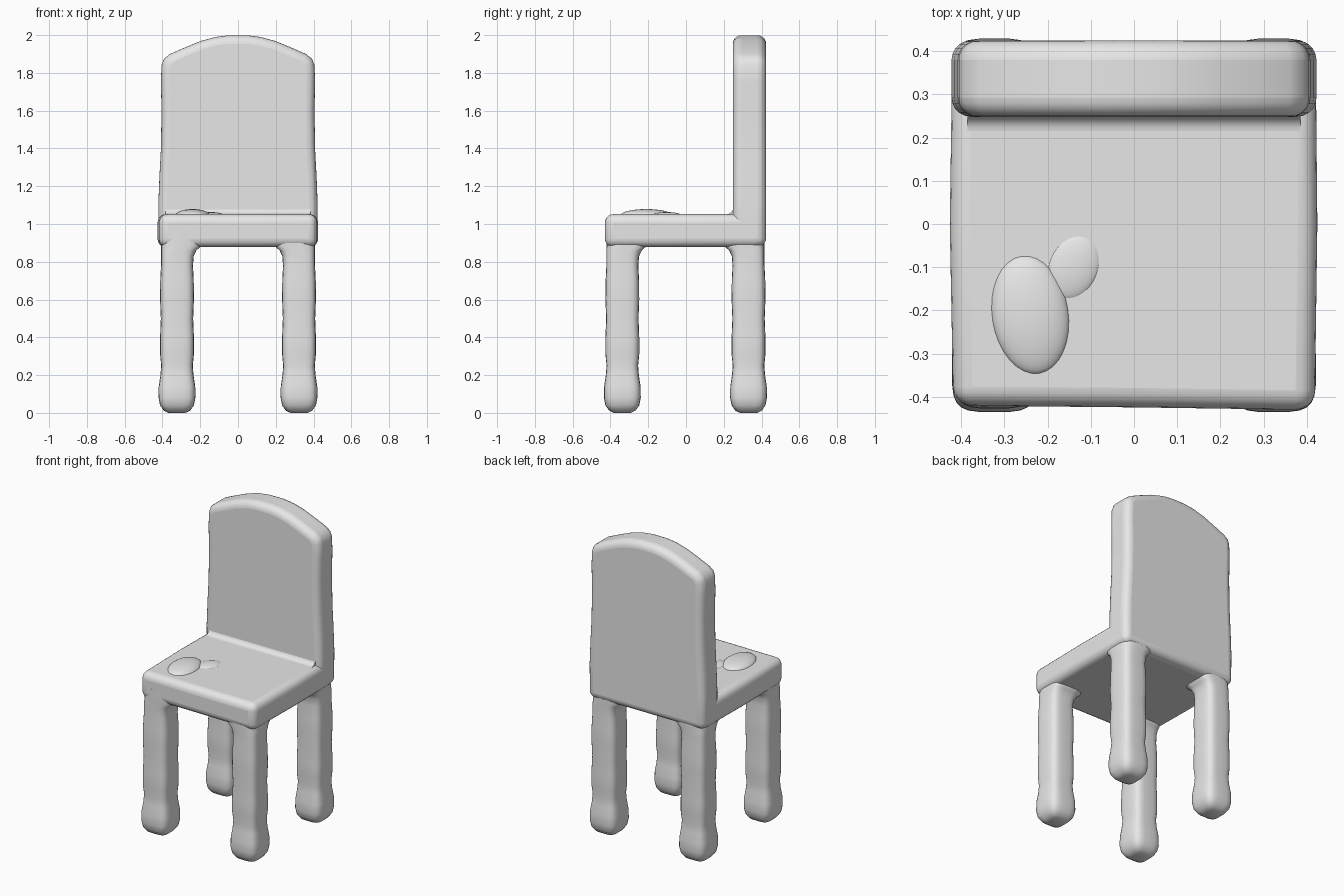
import bpy, bmesh, math

cube = bpy.data.objects.get("Cube")
if cube:
    bpy.data.objects.remove(cube, do_unlink=True)

grey = bpy.data.materials.new("plain_grey")
grey.use_nodes = True
GREY = (0.8, 0.8, 0.8, 1)
grey.diffuse_color = GREY
grey.node_tree.nodes["Principled BSDF"].inputs["Base Color"].default_value = GREY


def finish(name, bm, bevel=0):
    """Turn a bmesh into a smooth-shaded object, optionally with rounded edges."""
    bmesh.ops.recalc_face_normals(bm, faces=bm.faces)
    mesh = bpy.data.meshes.new(name)
    bm.to_mesh(mesh)
    bm.free()
    mesh.materials.append(grey)
    obj = bpy.data.objects.new(name, mesh)
    bpy.context.collection.objects.link(obj)
    bpy.ops.object.select_all(action='DESELECT')
    obj.select_set(True)
    bpy.context.view_layer.objects.active = obj
    if bevel:
        mod = obj.modifiers.new("rounding", 'BEVEL')
        mod.width = bevel
        mod.segments = 5
        mod.limit_method = 'ANGLE'
        mod.angle_limit = math.radians(40)
    bpy.ops.object.shade_smooth_by_angle(angle=math.radians(50))
    return obj


def loft(rings):
    """Skin a list of point rings and cap both ends."""
    bm = bmesh.new()
    loops = [[bm.verts.new(p) for p in ring] for ring in rings]
    n = len(loops[0])
    for a, b in zip(loops, loops[1:]):
        for i in range(n):
            j = (i + 1) % n
            bm.faces.new((a[i], a[j], b[j], b[i]))
    bm.faces.new(loops[0][::-1])
    bm.faces.new(loops[-1])
    return bm


def rounded_square(cx, cy, z, half, sides=24, power=0.5):
    ring = []
    for i in range(sides):
        t = math.tau * (i + 0.5) / sides
        c, s = math.cos(t), math.sin(t)
        ring.append((cx + half * math.copysign(abs(c) ** power, c),
                     cy + half * math.copysign(abs(s) ** power, s), z))
    return ring


# Legs: softly lumpy posts with bulbous feet; the top flares inwards
LEG = [(0, .045), (.012, .07), (.04, .09), (.08, .098), (.14, .097), (.2, .088),
       (.25, .084), (.31, .09), (.4, .09), (.5, .086), (.6, .09), (.7, .089),
       (.78, .085), (.83, .087), (.86, .094), (.885, .108), (.96, .108)]
for front, cy in (("front", -.337), ("rear", .331)):
    for side, sx in (("left", 1), ("right", -1)):
        rings = []
        for z, half in LEG:
            inset = max(0, half - .085) if z > .8 else 0
            rings.append(rounded_square(sx * (.323 - inset),
                                        cy - math.copysign(inset, cy), z, half))
        finish(f"{front}_{side}_leg", loft(rings))

# Seat: thick rounded slab
SEAT = [(-.418, -.42), (0, -.424), (.418, -.43), (.424, 0), (.42, .41),
        (-.42, .41), (-.426, 0)]
finish("seat", loft([[(x, y, z) for x, y in SEAT] for z in (.877, 1.052)]), .045)

# Backrest: arched outline with rounded edges
HALF = [(.42, .88), (.422, 1.1), (.416, 1.25), (.408, 1.4), (.405, 1.6), (.408, 1.75),
        (.405, 1.84), (.392, 1.875), (.36, 1.9), (.28, 1.935), (.2, 1.968),
        (.12, 1.99), (.05, 1.999)]
outline = HALF + [(-x, z) for x, z in reversed(HALF)]
finish("backrest", loft([[(x, y, z) for x, z in outline] for y in (.248, .424)]), .045)

# Soft fillet where the seat meets the backrest
cove = [(.26, 1.03)]
for i in range(7):
    t = math.radians(15 * i)
    cove.append((.215 + .035 * math.sin(t), 1.087 - .035 * math.cos(t)))
cove.append((.26, 1.087))
finish("seat_back_fillet", loft([[(x, y, z) for y, z in cove] for x in (-.385, .385)]))


# Low lumps on the right front part of the seat
def lump(name, centre, size, turn):
    bm = bmesh.new()
    bmesh.ops.create_uvsphere(bm, u_segments=32, v_segments=16, radius=1)
    for v in bm.verts:
        x, y, z = (c * s for c, s in zip(v.co, size))
        v.co = (centre[0] + x * math.cos(turn) - y * math.sin(turn),
                centre[1] + x * math.sin(turn) + y * math.cos(turn), centre[2] + z)
    finish(name, bm)


lump("seat_lump", (-.24, -.21, 1.045), (.09, .14, .034), .15)
lump("small_seat_lump", (-.14, -.1, 1.045), (.06, .08, .018), -.4)
